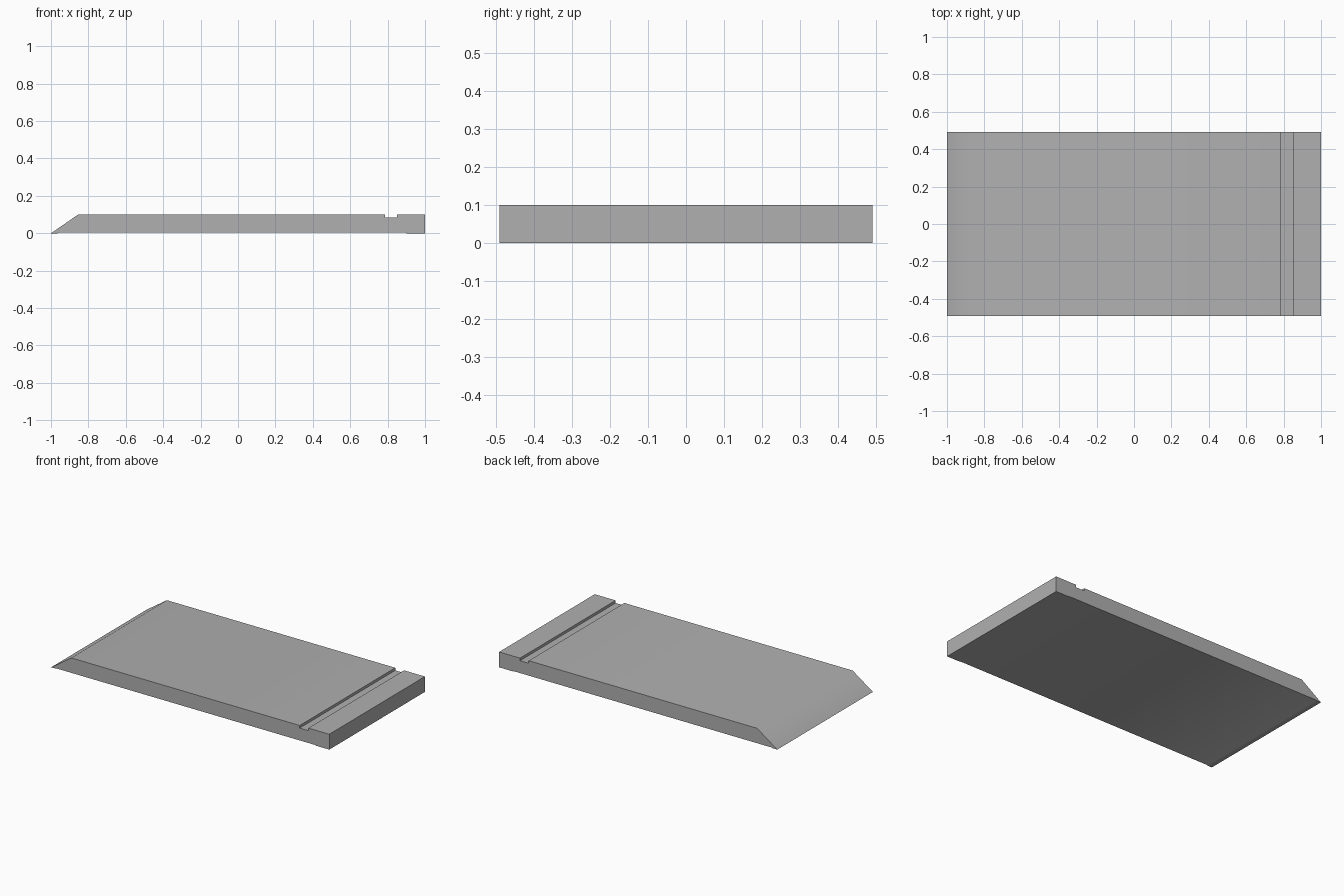
import bpy, bmesh, math

if "Cube" in bpy.data.objects:
    bpy.data.objects.remove(bpy.data.objects["Cube"])

# Side profile (x, z): ramped nose, grooved top, shallow relief underneath
profile = [
    (-1.0, 0.0), (-0.965, 0.0), (-0.96, 0.003), (0.9, 0.003), (0.9, 0.0),
    (1.0, 0.0), (1.0, 0.1),
    (0.85, 0.1), (0.85, 0.083), (0.787, 0.083), (0.787, 0.1),
    (-0.855, 0.1),
]
half_width = 0.491

# Extrude the profile across the full width
bm = bmesh.new()
side = bm.faces.new([bm.verts.new((x, -half_width, z)) for x, z in profile])
ext = bmesh.ops.extrude_face_region(bm, geom=[side], use_keep_orig=True)
verts = [g for g in ext["geom"] if isinstance(g, bmesh.types.BMVert)]
bmesh.ops.translate(bm, verts=verts, vec=(0, 2 * half_width, 0))
bmesh.ops.recalc_face_normals(bm, faces=bm.faces)

mesh = bpy.data.meshes.new("bevelled_slab")
bm.to_mesh(mesh)
bm.free()
slab = bpy.data.objects.new("bevelled_slab", mesh)
bpy.context.collection.objects.link(slab)

# Darker grey finish
grey = bpy.data.materials.new("dark_grey")
grey.diffuse_color = (0.434, 0.434, 0.434, 1)
grey.use_nodes = True
grey.node_tree.nodes["Principled BSDF"].inputs["Base Color"].default_value = grey.diffuse_color
mesh.materials.append(grey)

# Soft shading where the ramp meets the top
bpy.context.view_layer.objects.active = slab
slab.select_set(True)
bpy.ops.object.shade_smooth_by_angle(angle=math.radians(40))
